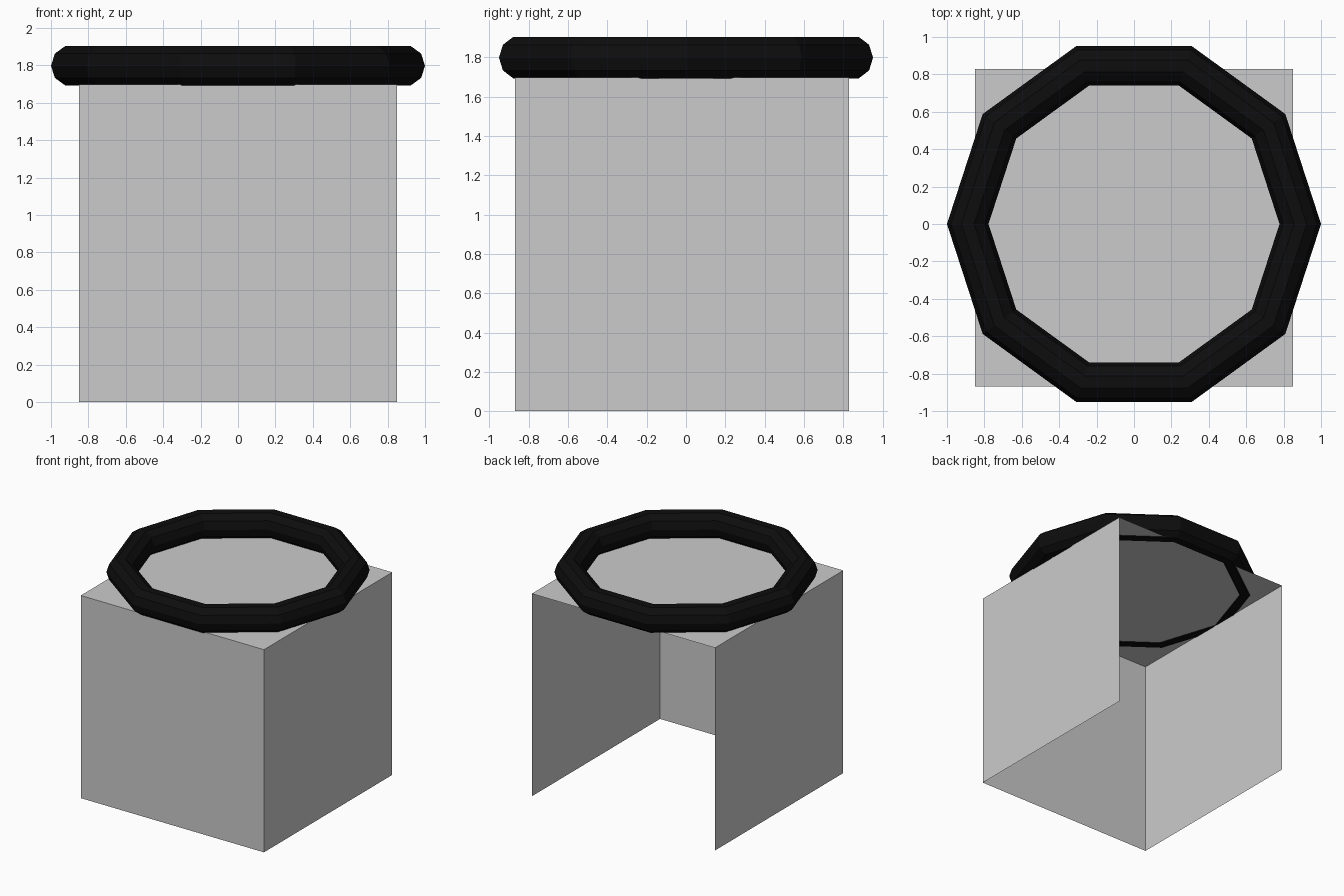
import bpy, bmesh

if "Cube" in bpy.data.objects:
    bpy.data.objects.remove(bpy.data.objects["Cube"])

# Box body: thin-walled cube, open at the back and underneath
bpy.ops.mesh.primitive_cube_add(size=1.698, location=(0, -0.02, 0.849))
body = bpy.context.object
body.name = "box_body"
bm = bmesh.new()
bm.from_mesh(body.data)
bm.normal_update()
openings = [f for f in bm.faces if f.normal.y > 0.9 or f.normal.z < -0.9]
bmesh.ops.delete(bm, geom=openings, context='FACES')
bm.to_mesh(body.data)
bm.free()

# Ring on top: ten-sided low-poly torus, sunk slightly into the lid
bpy.ops.mesh.primitive_torus_add(major_segments=10, minor_segments=10,
                                 major_radius=0.889, minor_radius=0.111,
                                 location=(0, 0, 1.798))
ring = bpy.context.object
ring.name = "top_ring"
bpy.ops.object.shade_flat()
black = bpy.data.materials.new("black")
black.diffuse_color = (0.004, 0.004, 0.004, 1)
black.use_nodes = True
black.node_tree.nodes["Principled BSDF"].inputs["Base Color"].default_value = black.diffuse_color
ring.data.materials.append(black)
